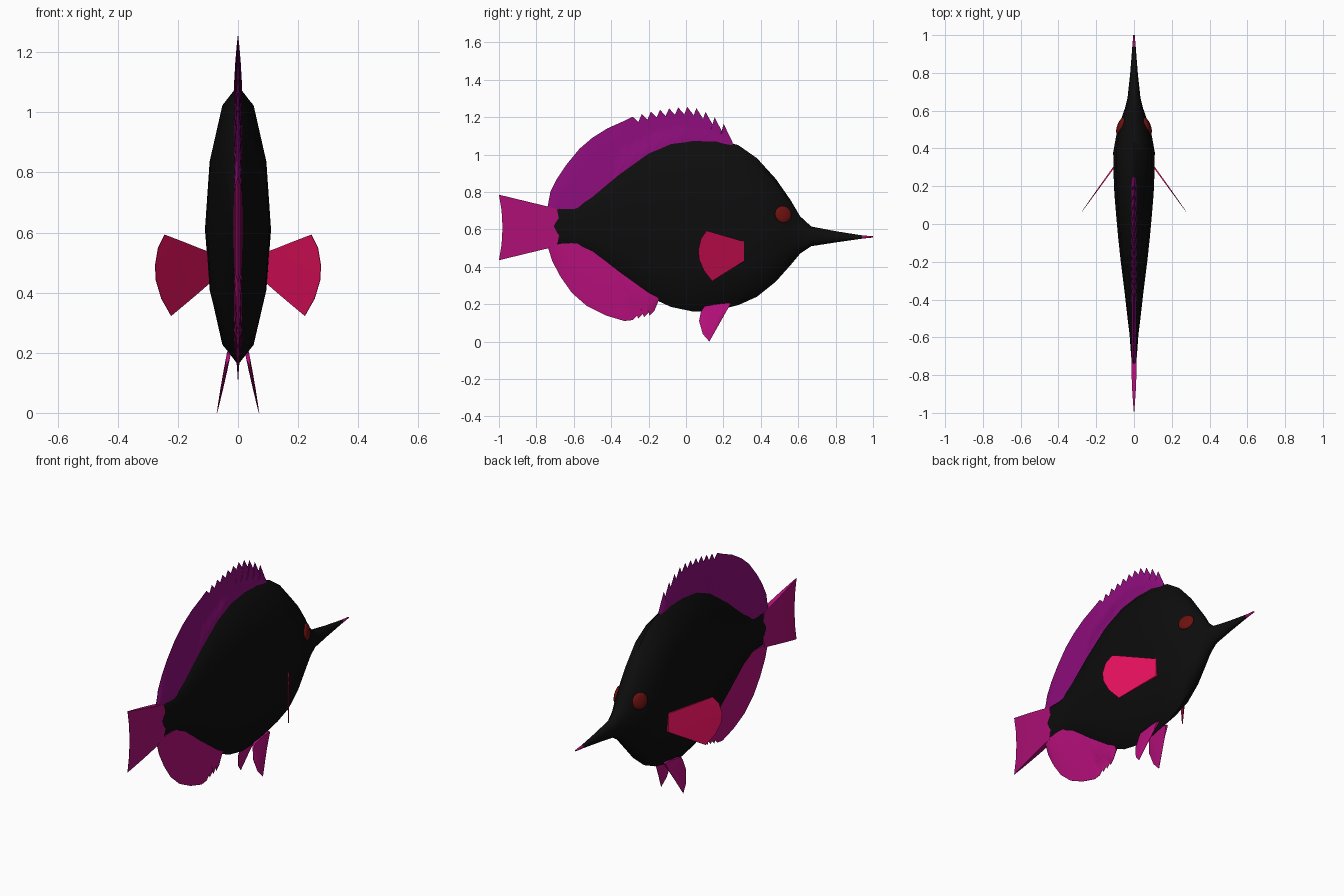
import bpy, bmesh, math
from mathutils import Vector

cube = bpy.data.objects.get("Cube")
if cube:
    bpy.data.objects.remove(cube, do_unlink=True)


def make_material(name, r, g, b):
    mat = bpy.data.materials.new(name)
    mat.use_nodes = True
    mat.diffuse_color = (r, g, b, 1)
    bsdf = mat.node_tree.nodes["Principled BSDF"]
    bsdf.inputs["Base Color"].default_value = (r, g, b, 1)
    bsdf.inputs["Roughness"].default_value = 0.6
    return mat


black = make_material("black skin", 0.004, 0.004, 0.004)
purple = make_material("purple fin", 0.27, 0.004, 0.2)
magenta = make_material("magenta fin", 0.47, 0.005, 0.2)
rose = make_material("rose tail", 0.42, 0.005, 0.18)
crimson = make_material("crimson fin", 0.72, 0.005, 0.1)
red = make_material("dark red eye", 0.15, 0.006, 0.005)


def finish(name, bm, materials, angle):
    """Turn a bmesh into a smooth shaded object."""
    bmesh.ops.recalc_face_normals(bm, faces=bm.faces)
    mesh = bpy.data.meshes.new(name)
    bm.to_mesh(mesh)
    bm.free()
    for mat in materials:
        mesh.materials.append(mat)
    obj = bpy.data.objects.new(name, mesh)
    bpy.context.collection.objects.link(obj)
    bpy.ops.object.select_all(action='DESELECT')
    obj.select_set(True)
    bpy.context.view_layer.objects.active = obj
    bpy.ops.object.shade_smooth_by_angle(angle=math.radians(angle))
    return obj


def loft(rings):
    """Bridge equal closed rings and cap both ends."""
    bm = bmesh.new()
    loops = [[bm.verts.new(p) for p in ring] for ring in rings]
    for a, b in zip(loops, loops[1:]):
        for i in range(len(a)):
            j = (i + 1) % len(a)
            bm.faces.new((a[i], a[j], b[j], b[i]))
    bm.faces.new(loops[0])
    bm.faces.new(loops[-1])
    return bm


def resample(points, count):
    """Spread count points evenly along a polyline."""
    points = [Vector(p) for p in points]
    lengths = [(b - a).length for a, b in zip(points, points[1:])]
    result = []
    for k in range(count):
        d = sum(lengths) * k / (count - 1)
        i = 0
        while i < len(lengths) - 1 and d > lengths[i]:
            d -= lengths[i]
            i += 1
        result.append(points[i].lerp(points[i + 1], min(d / lengths[i], 1)))
    return result


def fin(name, root, edge, thick, mat, centre=lambda y, z: 0):
    """Blade between a root line and an outer edge, thinning outwards."""
    if len(root) != len(edge):
        root = resample(root, len(edge))
    rings = []
    for r, e in zip(root, edge):
        near, far = [], []
        for t in (0, 0.3, 0.6, 0.85, 1):
            y, z = Vector(r).lerp(Vector(e), t)
            half = thick * (1 - t * t) + 0.0008
            near.append((centre(y, z) + half, y, z))
            far.append((centre(y, z) - half, y, z))
        rings.append(near + far[::-1])
    return finish(name, loft(rings), [mat], 50)


# Body stations: y, top, bottom, half width
stations = [
    (-0.72, 0.70, 0.54, 0.013), (-0.69, 0.715, 0.515, 0.016),
    (-0.59, 0.73, 0.505, 0.023), (-0.5, 0.79, 0.465, 0.034),
    (-0.36, 0.91, 0.355, 0.05), (-0.2, 1.025, 0.24, 0.07),
    (-0.08, 1.075, 0.185, 0.083), (0.04, 1.09, 0.16, 0.094),
    (0.16, 1.085, 0.165, 0.104), (0.28, 1.05, 0.195, 0.109),
    (0.38, 0.98, 0.24, 0.11), (0.48, 0.87, 0.32, 0.092),
    (0.56, 0.755, 0.41, 0.066), (0.61, 0.67, 0.47, 0.049),
    (0.67, 0.615, 0.51, 0.034), (0.8, 0.59, 0.53, 0.02),
    (0.94, 0.568, 0.55, 0.009), (1.0, 0.563, 0.556, 0.004)]


def body_line(y, column):
    """Body top (1) or bottom (2) height at y."""
    for a, b in zip(stations, stations[1:]):
        if y <= b[0]:
            t = max(0, (y - a[0]) / (b[0] - a[0]))
            return a[column] + t * (b[column] - a[column])


SIDES = 12
rings = []
for y, top, bottom, width in stations:
    mid, half = (top + bottom) / 2, (top - bottom) / 2
    angles = [math.tau * k / SIDES for k in range(SIDES)]
    rings.append([(width * math.cos(a), y, mid + half * math.sin(a)) for a in angles])
bm = loft(rings)
for face in bm.faces:
    face.material_index = int(face.calc_center_median().y > 0.94)
finish("body", bm, [black, rose], 60)


def saw_edge(start, end, height, count, depth):
    """Backward leaning spine tips along a fin edge."""
    step = (end - start) / count
    points = []
    for k in range(count):
        y = start + k * step
        points.append((y, height(y)))
        points.append((y + 0.85 * step, height(y + 0.85 * step) - depth))
    return points


# Dorsal fin: rounded rear lobe, then a row of spines
lobe = [(-0.74, 0.72), (-0.725, 0.8), (-0.69, 0.87), (-0.64, 0.945),
        (-0.57, 1.03), (-0.5, 1.09), (-0.42, 1.14), (-0.33, 1.18)]
spines = saw_edge(-0.285, 0.25, lambda y: 1.255 - 1.4 * max(0, y - 0.02) ** 1.6
                  - 0.45 * max(0, 0.02 - y) ** 1.8, 11, 0.05)
edge = lobe + spines + [(0.25, 1.065)]


def root_under(edge, column, inset, last):
    """Line just inside the body below a fin edge."""
    points = []
    for k in range(len(edge)):
        y = -0.73 + (last + 0.73) * k / (len(edge) - 1)
        fade = min(1, max(0.1, (y + 0.73) * 4))
        points.append((y, body_line(y, column) + inset * fade))
    return points


fin("dorsal_fin", root_under(edge, 1, -0.04, 0.24), edge, 0.013, purple)

# Anal fin: the same idea below the body
lobe = [(-0.74, 0.51), (-0.715, 0.43), (-0.67, 0.345), (-0.61, 0.26),
        (-0.53, 0.19), (-0.43, 0.14), (-0.33, 0.11)]
spines = [(y, -z) for y, z in saw_edge(-0.285, -0.165, lambda y: -0.115 - 0.25 * (y + 0.285), 4, 0.02)]
edge = lobe + spines + [(-0.15, 0.21)]
fin("anal_fin", root_under(edge, 2, 0.04, -0.14), edge, 0.013, magenta)

# Tail fin with a hollow rear edge
fin("tail_fin", [(-0.69, 0.71), (-0.67, 0.61), (-0.69, 0.51)],
    [(-1, 0.785), (-0.986, 0.7), (-0.981, 0.61), (-0.986, 0.52), (-1, 0.435)],
    0.014, rose)

# Paired fins and eyes
for side, label in ((1, "left"), (-1, "right")):
    fin(label + "_pectoral_fin", [(0.31, 0.535), (0.31, 0.43)],
        [(0.11, 0.593), (0.08, 0.55), (0.066, 0.49), (0.07, 0.44),
         (0.095, 0.38), (0.14, 0.323)], 0.004, crimson,
        lambda y, z: side * (0.1 + 0.72 * (0.31 - y)))
    fin(label + "_pelvic_fin", [(0.24, 0.205), (0.2, 0.205), (0.1, 0.19)],
        [(0.215, 0.16), (0.17, 0.08), (0.125, 0.0), (0.09, 0.04), (0.07, 0.11), (0.08, 0.16)],
        0.006, magenta, lambda y, z: side * (0.03 + 0.2 * (0.2 - z)))

    bm = bmesh.new()
    bmesh.ops.create_uvsphere(bm, u_segments=16, v_segments=10, radius=0.047)
    bmesh.ops.scale(bm, vec=(1, 1, 0.3), verts=bm.verts)
    eye = finish(label + "_eye", bm, [red], 60)
    eye.location = (side * 0.072, 0.52, 0.68)
    eye.rotation_euler = Vector((side, 0.4, 0.2)).to_track_quat('Z', 'Y').to_euler()
